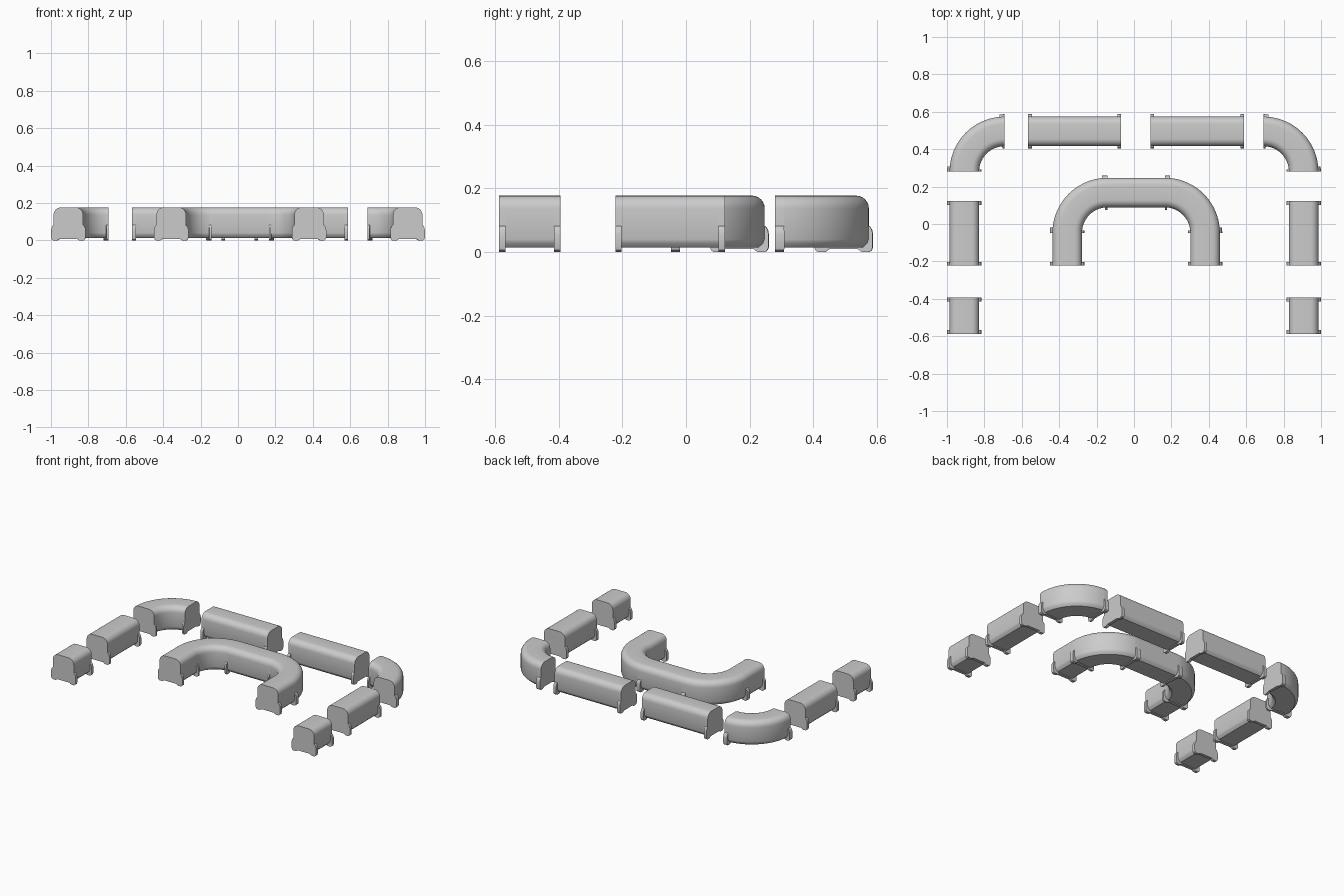
import bpy, bmesh
from math import sin, cos, pi
from mathutils import Vector

if "Cube" in bpy.data.objects:
    bpy.data.objects.remove(bpy.data.objects["Cube"])

RIB = 0.02   # rib thickness along the path
R = 0.215    # centre-line radius of the bends


def profile(lower):
    """Closed cross-section: rounded top plus the given lower right side, mirrored."""
    right = [(0.039 + 0.04 * sin(a), 0.137 + 0.04 * cos(a))
             for a in [i * pi / 12 for i in range(7)]] + lower
    return right + [(-x, z) for x, z in reversed(right)]


BODY = profile([(0.079, 0.04), (0.075, 0.028), (0.060, 0.014)])
RIBBED = profile([(0.079, 0.082), (0.084, 0.079), (0.090, 0.068), (0.092, 0.056),
                  (0.092, 0.016), (0.089, 0.006), (0.081, 0.0),
                  (0.060, 0.0), (0.053, 0.003), (0.046, 0.009)])


def sweep(bm, prof, frames, capped):
    rings = []
    for p, t in frames:
        n = Vector((t.y, -t.x))
        rings.append([bm.verts.new((p.x + n.x * x, p.y + n.y * x, z)) for x, z in prof])
    for a, b in zip(rings, rings[1:]):
        for i in range(len(prof)):
            j = (i + 1) % len(prof)
            bm.faces.new((a[i], a[j], b[j], b[i]))
    if capped:
        bm.faces.new(rings[0][::-1])
        bm.faces.new(rings[-1])


def line(a, b, ribs=(True, True)):
    a, b = Vector(a), Vector(b)
    d = (b - a).normalized()
    return (lambda s: (a + d * s, d)), (b - a).length, 1, ribs


def bend(cx, cy, a0):
    """Quarter turn to the right, starting at angle a0 around its centre."""
    def f(s):
        a = a0 - s / R
        return Vector((cx + R * cos(a), cy + R * sin(a))), Vector((sin(a), -cos(a)))
    return f, R * pi / 2, 18, (True, True)


def cover(name, *runs):
    bm = bmesh.new()
    for f, length, steps, (r0, r1) in runs:
        s0 = RIB if r0 else 0
        s1 = length - RIB if r1 else length
        if r0:
            sweep(bm, RIBBED, [f(0), f(RIB / 2), f(RIB)], True)
        if r1:
            sweep(bm, RIBBED, [f(s1), f(s1 + RIB / 2), f(length)], True)
        sweep(bm, BODY, [f(s0 + (s1 - s0) * i / steps) for i in range(steps + 1)], False)
    # close outer ends that carry no rib is not needed: every free end has one
    mesh = bpy.data.meshes.new(name)
    bm.to_mesh(mesh)
    bm.free()
    ob = bpy.data.objects.new(name, mesh)
    bpy.context.collection.objects.link(ob)
    bpy.ops.object.select_all(action='DESELECT')
    ob.select_set(True)
    bpy.context.view_layer.objects.active = ob
    bpy.ops.object.shade_smooth_by_angle(angle=pi / 6)


# side pieces, both sides
for side, x in (("left", -0.907), ("right", 0.907)):
    cover(side + "_short_segment", line((x, -0.587), (x, -0.394)))
    cover(side + "_side_segment", line((x, -0.222), (x, 0.122)))

# rear corners
cover("left_corner_segment", bend(-0.692, 0.28, pi))
cover("right_corner_segment", bend(0.692, 0.28, pi / 2))

# rear straight pieces
cover("left_rear_segment", line((-0.566, 0.495), (-0.069, 0.495)))
cover("right_rear_segment", line((0.088, 0.495), (0.589, 0.495)))

# central U-shaped piece
XL, XR, Y = -0.357, 0.380, -0.047
cover("centre_u_segment",
      line((XL, -0.222), (XL, Y), (True, False)),
      bend(XL + R, Y, pi),
      line((XL + R, Y + R), (XR - R, Y + R), (False, False)),
      bend(XR - R, Y, pi / 2),
      line((XR, Y), (XR, -0.222), (False, True)))
